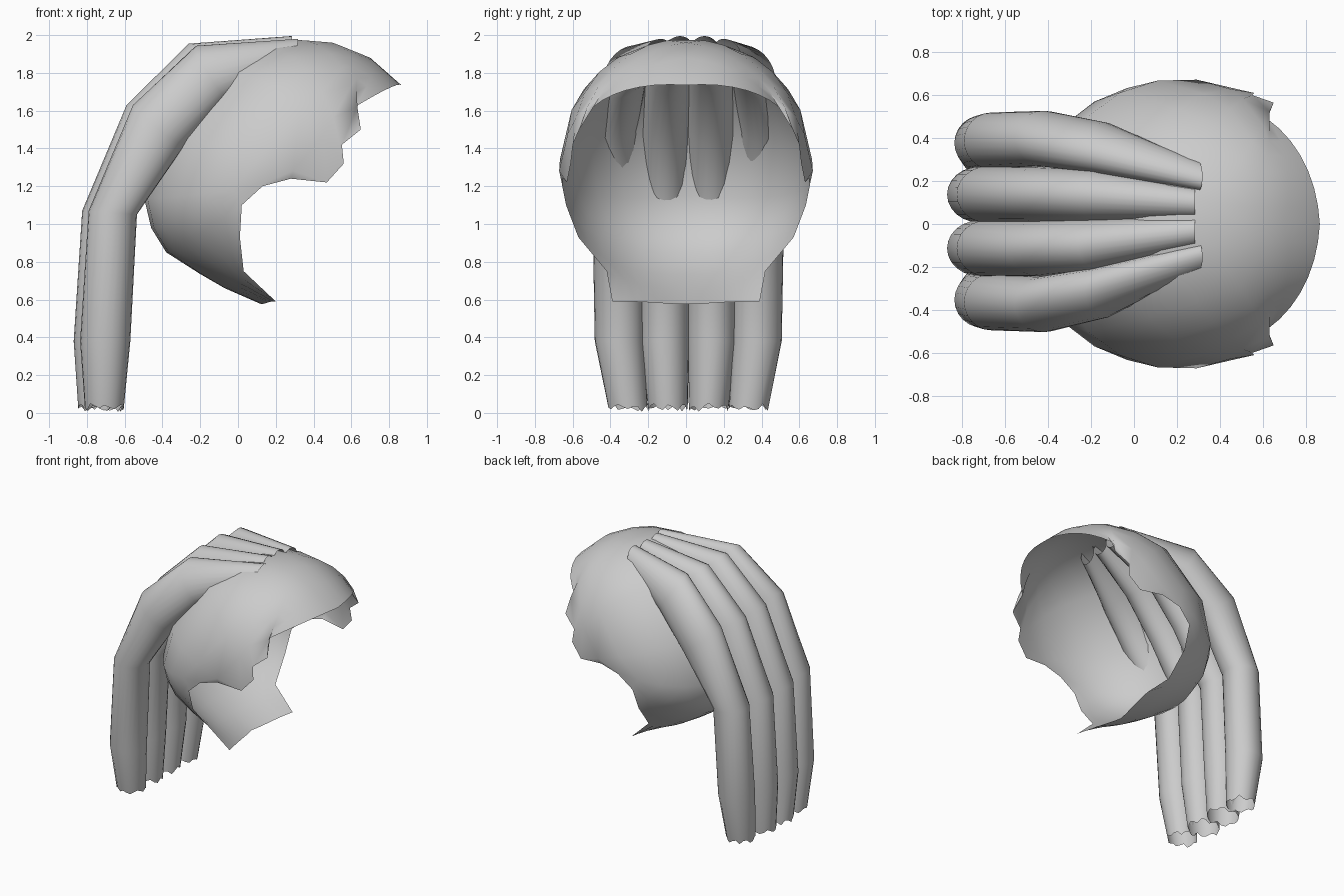
import bpy, bmesh, math, random
from mathutils import Vector

if "Cube" in bpy.data.objects:
    bpy.data.objects.remove(bpy.data.objects["Cube"])
random.seed(4)


def finish(bm, name, angle):
    bmesh.ops.recalc_face_normals(bm, faces=bm.faces)
    me = bpy.data.meshes.new(name)
    bm.to_mesh(me)
    bm.free()
    ob = bpy.data.objects.new(name, me)
    bpy.context.collection.objects.link(ob)
    bpy.ops.object.select_all(action='DESELECT')
    ob.select_set(True)
    bpy.context.view_layer.objects.active = ob
    bpy.ops.object.shade_smooth_by_angle(angle=math.radians(angle))
    return ob


# Hair cap: open shell stretched from the centre profile to the jagged hairline
CENTRE = Vector((0.2, 0, 1.28))
HALF_WIDTH = .675
POWER = 2.13
PROFILE = [(.865, 1.735), (.70, 1.88), (.50, 1.96), (.28, 1.975), (.05, 1.93), (-.2, 1.77),
           (-.4, 1.48), (-.5, 1.15), (-.46, .98), (-.38, .85), (-.2, .735), (-.07, .66), (.12, .577)]
NOTCH = (.62, .49, 1.62)
HAIRLINE = [NOTCH, NOTCH, NOTCH, (.65, .565, 1.5), (.55, .60, 1.42), (.56, .61, 1.32),
            (.47, .63, 1.22), (.28, .65, 1.24), (.13, .655, 1.2), (.02, .635, 1.1),
            (.01, .57, .93), (.03, .42, .75), (.2, .39, .59)]
STEPS = 7
POLAR = [(math.atan2(z - CENTRE.z, x - CENTRE.x) % math.tau,
          math.hypot(x - CENTRE.x, z - CENTRE.z)) for x, z in PROFILE]


def shell_radius(d):
    """Distance to the shell along unit direction d, from the side profile."""
    ang = math.atan2(d.z, d.x) % math.tau
    r = POLAR[0][1] if ang < POLAR[0][0] else POLAR[-1][1]
    for (a0, r0), (a1, r1) in zip(POLAR, POLAR[1:]):
        if a0 <= ang <= a1:
            r = r0 + (r1 - r0) * (ang - a0) / (a1 - a0)
    return ((math.hypot(d.x, d.z) / r) ** POWER
            + abs(d.y / HALF_WIDTH) ** POWER) ** (-1 / POWER)


def cap_row(p, h):
    a, b = Vector((p[0], 0, p[1])) - CENTRE, Vector(h) - CENTRE
    row = []
    for i in range(STEPS + 1):
        s = i / STEPS
        d = a.normalized().slerp(b.normalized(), s)
        k = s ** 3
        # correct the shell so the row ends exactly on the hairline
        fix = b.length / shell_radius(b.normalized())
        row.append(CENTRE + d * shell_radius(d) * (1 - k + fix * k))
    return row


bm = bmesh.new()
rows = [cap_row(p, h) for p, h in zip(PROFILE, HAIRLINE)]
for side in (1, -1):
    grid = [[bm.verts.new((v.x, v.y * side, v.z)) for v in r] for r in rows]
    for r0, r1 in zip(grid, grid[1:]):
        for i in range(STEPS):
            bm.faces.new((r0[i], r0[i + 1], r1[i + 1], r1[i]))
bmesh.ops.remove_doubles(bm, verts=bm.verts, dist=1e-4)
finish(bm, "hair_cap", 60)

# Hair locks: open elliptical lofts; stations are (outer xz, inner xz, half width, y middle)
STATIONS = [((.285, 1.995), (.285, 1.88), .066, .033), ((-.26, 1.955), (-.05, 1.69), .12, .018),
            ((-.59, 1.63), (-.28, 1.42), .13, .012), ((-.825, 1.07), (-.535, 1.05), .132, .012),
            ((-.87, .38), (-.57, .38), .13, .012), ((-.845, .045), (-.605, .045), .105, .012)]
INNER_Y = [.065, .115, .125, .125, .125, .108]
OUTER_Y = [.188, .335, .385, .375, .365, .32]
TILT = [.3, .35, .2, 0, 0, 0]       # outer locks lean down the side of the head
SIDES = 24


def lock(name, ys, side, outer):
    bm = bmesh.new()
    rings = []
    phase = random.uniform(0, 6)
    for k, ((o, i, w, mid), y) in enumerate(zip(STATIONS, ys)):
        cx, cz = (o[0] + i[0]) / 2, (o[1] + i[1]) / 2
        ux, uz = (o[0] - i[0]) / 2, (o[1] - i[1]) / 2
        ring = []
        for n in range(SIDES):
            a = math.tau * n / SIDES
            dy = w * math.sin(a)
            x = cx + ux * math.cos(a) + outer * .017 * (1 + math.cos(a))
            z = cz + uz * math.cos(a)
            if outer:
                z -= TILT[k] * side * dy + (.018 if k < 2 else 0)
            if k == len(STATIONS) - 1:      # ragged tip
                z -= .014 + .014 * math.sin(7 * a + phase) + random.uniform(-.008, .012)
            ring.append(bm.verts.new((x, mid + side * y + dy, z)))
        rings.append(ring)
    for r0, r1 in zip(rings, rings[1:]):
        for n in range(SIDES):
            m = (n + 1) % SIDES
            bm.faces.new((r0[n], r0[m], r1[m], r1[n]))
    finish(bm, name, 50)


for side, label in ((1, "left"), (-1, "right")):
    lock("inner_lock_" + label, INNER_Y, side, 0)
    lock("outer_lock_" + label, OUTER_Y, side, 1)
